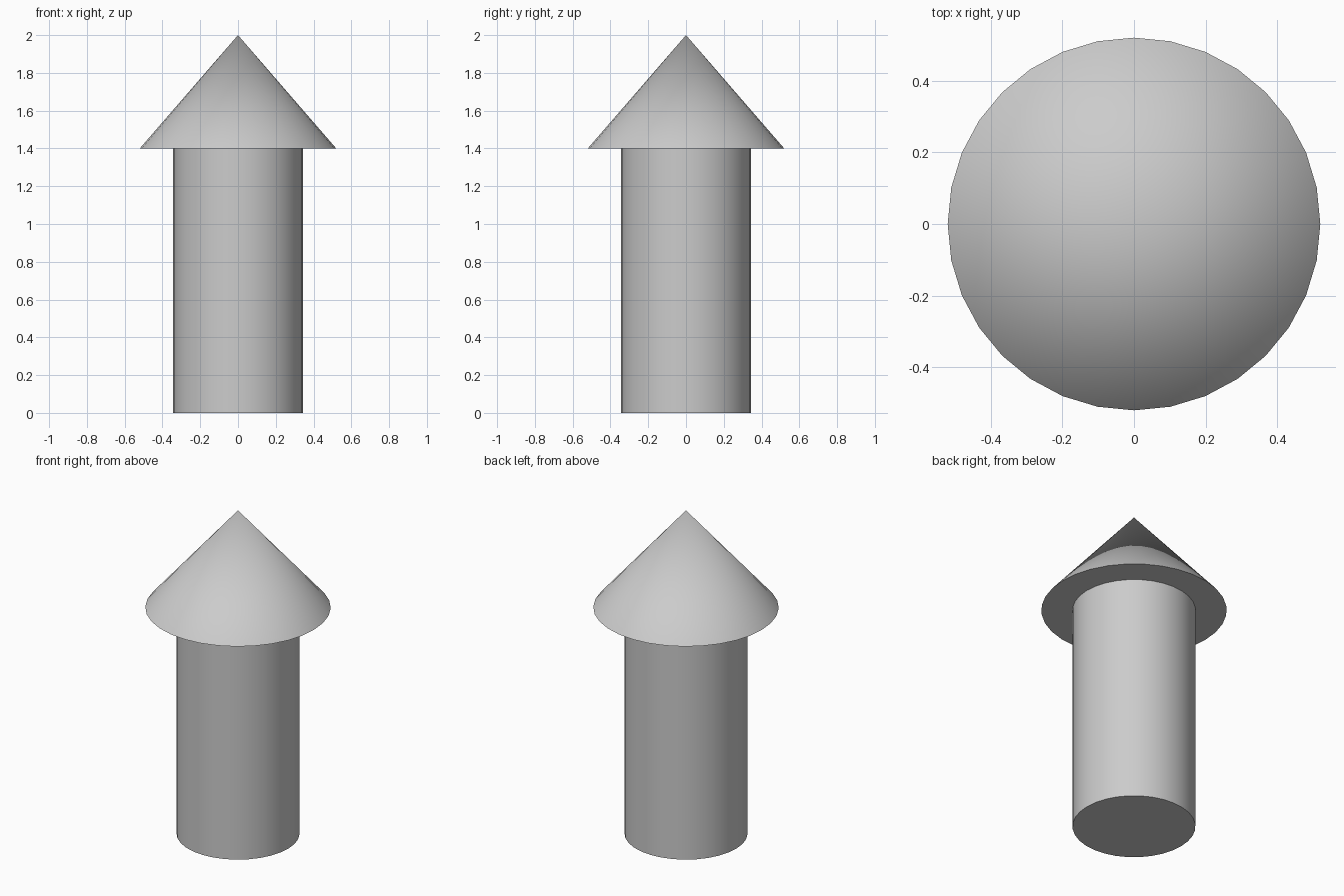
import bpy
import math

if "Cube" in bpy.data.objects:
    bpy.data.objects.remove(bpy.data.objects["Cube"])

SIDES = 32
BODY_TOP = 1.4
HEIGHT = 2.0


def smooth(name):
    obj = bpy.context.object
    obj.name = name
    bpy.ops.object.shade_smooth_by_angle(angle=math.radians(35))
    return obj


# Cylindrical body standing on the ground
bpy.ops.mesh.primitive_cylinder_add(
    vertices=SIDES, radius=0.345, depth=BODY_TOP, location=(0, 0, BODY_TOP / 2))
smooth("body")

# Overhanging conical roof
bpy.ops.mesh.primitive_cone_add(
    vertices=SIDES, radius1=0.52, radius2=0, depth=HEIGHT - BODY_TOP,
    location=(0, 0, (BODY_TOP + HEIGHT) / 2))
smooth("cone_roof")
